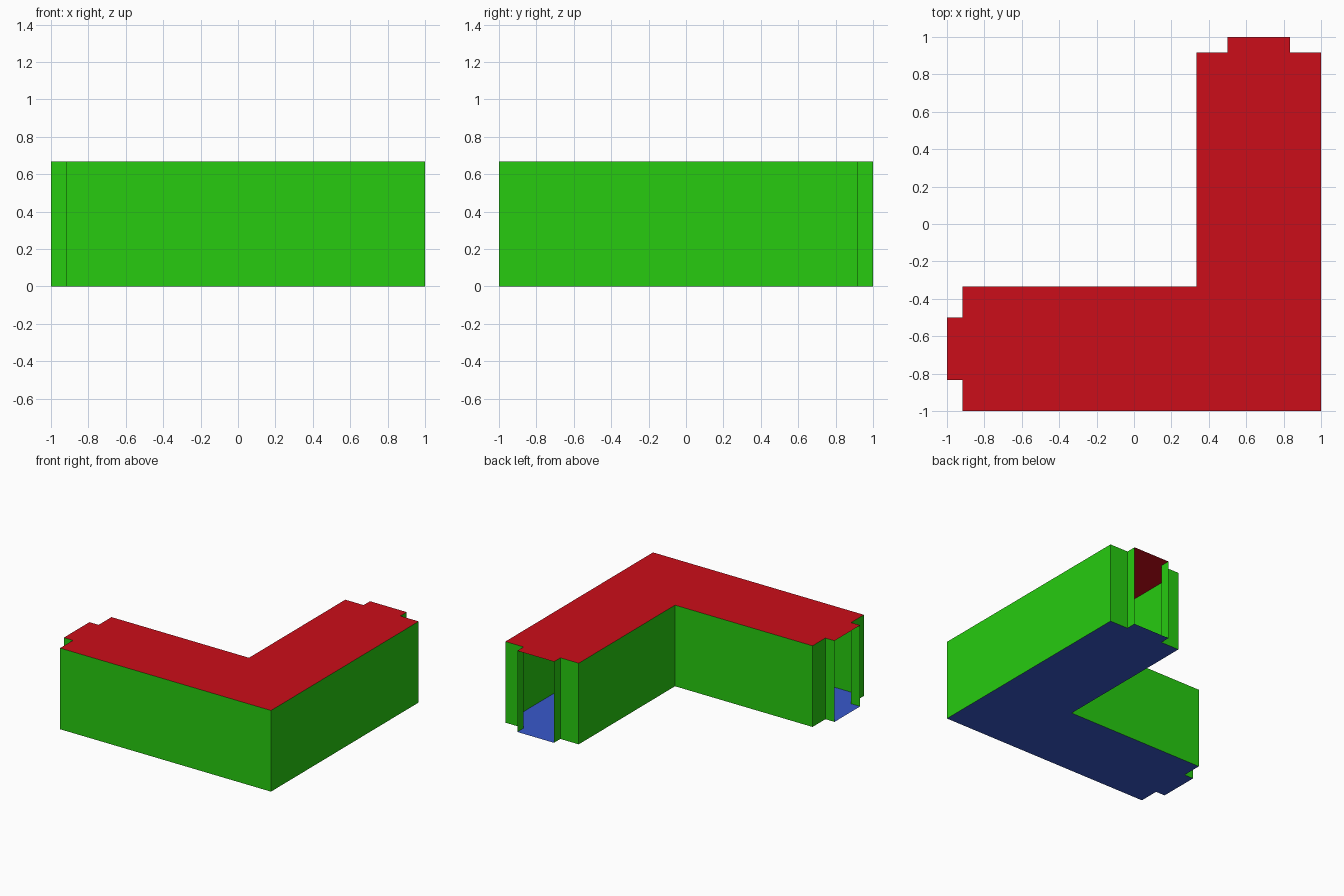
import bpy, bmesh

if "Cube" in bpy.data.objects:
    bpy.data.objects.remove(bpy.data.objects["Cube"])

HEIGHT = 2 / 3

# Half of the L outline, from the outer corner round the back doorway to the inner corner
half = [(1, -1), (1, .9167), (.8333, .9167), (.8333, 1), (.5, 1),
        (.5, .9167), (.3333, .9167), (.3333, -.3333)]
# The other leg is the same outline mirrored across the corner diagonal
outline = half + [(-y, -x) for x, y in reversed(half[1:-1])]


def is_doorway(a, b):
    """The tab ends at y = 1 and x = -1 are left open."""
    return (a[1] == b[1] == 1) or (a[0] == b[0] == -1)


def make_part(name, colour, build):
    bm = bmesh.new()
    build(bm)
    mesh = bpy.data.meshes.new(name)
    bm.to_mesh(mesh)
    bm.free()
    mat = bpy.data.materials.new(name + "_colour")
    mat.diffuse_color = (*colour, 1)
    mat.use_nodes = True
    mat.node_tree.nodes["Principled BSDF"].inputs["Base Color"].default_value = mat.diffuse_color
    mesh.materials.append(mat)
    bpy.context.collection.objects.link(bpy.data.objects.new(name, mesh))


def slab(z, up):
    def build(bm):
        pts = outline if up else outline[::-1]
        bm.faces.new([bm.verts.new((x, y, z)) for x, y in pts])
    return build


def wall_sheets(bm):
    low = [bm.verts.new((x, y, 0)) for x, y in outline]
    high = [bm.verts.new((x, y, HEIGHT)) for x, y in outline]
    for i, a in enumerate(outline):
        j = (i + 1) % len(outline)
        if not is_doorway(a, outline[j]):
            bm.faces.new((low[i], low[j], high[j], high[i]))


# Hollow corridor: thin floor, walls and roof
make_part("floor", (.04, .1, .6), slab(0, False))
make_part("roof", (.6, .004, .01), slab(HEIGHT, True))
make_part("walls", (.02, .6, .005), wall_sheets)
